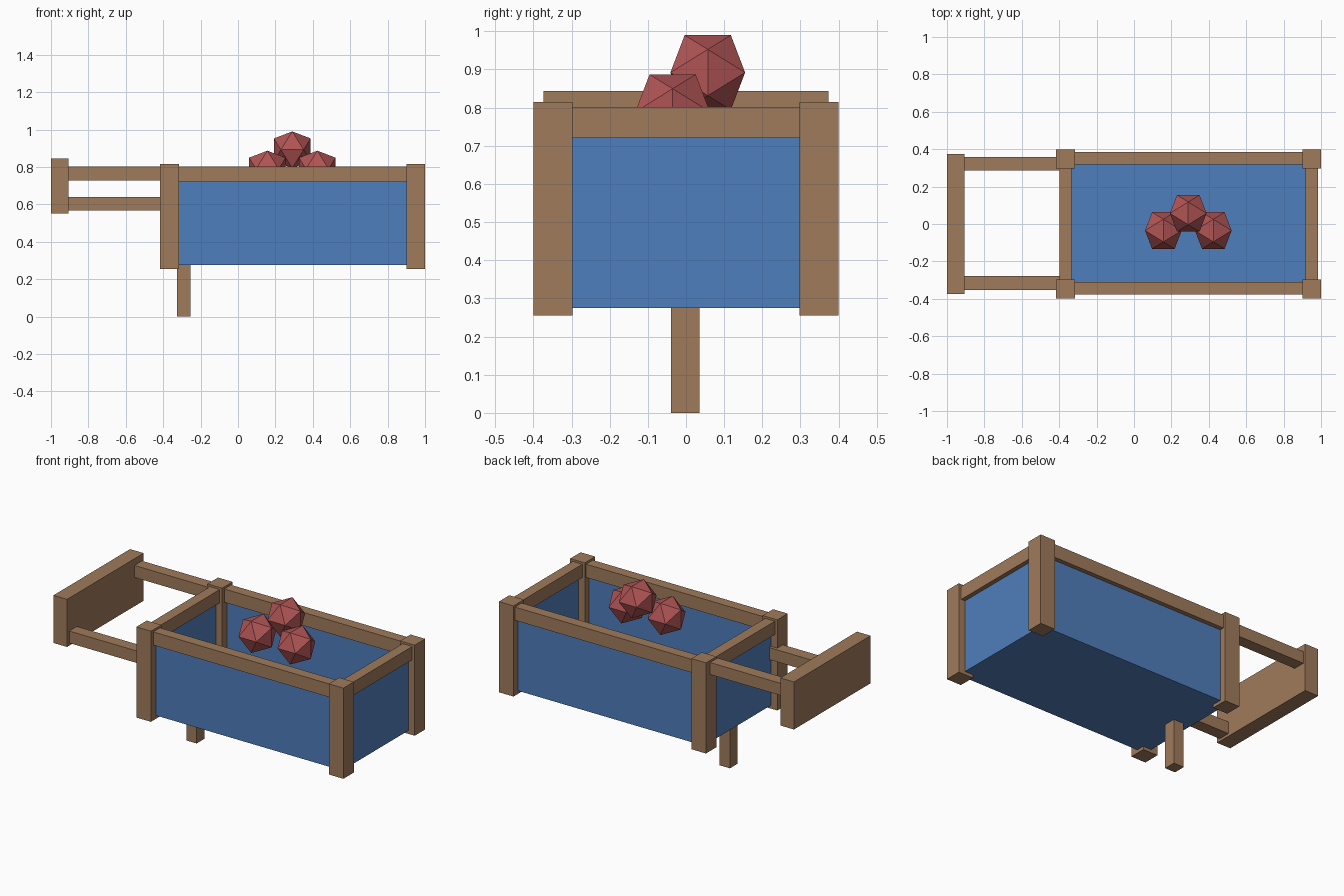
import bpy
import bmesh
from mathutils import Vector

cube = bpy.data.objects.get("Cube")
if cube:
    bpy.data.objects.remove(cube, do_unlink=True)


def material(name, rgb):
    linear = [((c / 255 + 0.055) / 1.055) ** 2.4 for c in rgb] + [1]
    mat = bpy.data.materials.new(name)
    mat.use_nodes = True
    mat.diffuse_color = linear
    mat.node_tree.nodes["Principled BSDF"].inputs["Base Color"].default_value = linear
    return mat


wood = material("brown wood", (159, 123, 91))
panel = material("blue panel", (79, 126, 188))
red = material("red load", (176, 84, 84))


def finish(name, bm, mat):
    bmesh.ops.recalc_face_normals(bm, faces=bm.faces)
    mesh = bpy.data.meshes.new(name)
    bm.to_mesh(mesh)
    bm.free()
    mesh.materials.append(mat)
    obj = bpy.data.objects.new(name, mesh)
    bpy.context.collection.objects.link(obj)
    return obj


def box(name, mat, xs, ys, zs):
    """Box spanning the given (low, high) ranges."""
    bm = bmesh.new()
    bmesh.ops.create_cube(bm, size=1)
    for v in bm.verts:
        v.co = [lo + (hi - lo) * (c + 0.5) for c, (lo, hi) in zip(v.co, (xs, ys, zs))]
    return finish(name, bm, mat)


def around(center, width):
    return (center - width / 2, center + width / 2)


REAR_X, FRONT_X = -0.366, 0.95      # centre lines of the two ends
SIDE_Y, SHIFT = 0.347, 0.004        # side centre line and its small offset
FLOOR, RIM = 0.275, 0.72
TOP = 0.802

# Corner posts
for end, x in (("rear", REAR_X), ("front", FRONT_X)):
    for side, y in (("left", 0.348), ("right", -0.348)):
        box(f"{end}_{side}_post", wood, around(x, 0.1), around(y, 0.102), (0.255, 0.815))

# Long sides: top rail above a recessed thin panel
for side, sign in (("left", 1), ("right", -1)):
    y = sign * SIDE_Y + SHIFT
    box(f"{side}_top_rail", wood, (REAR_X, FRONT_X), around(y, 0.066), (RIM, TOP))
    box(f"{side}_panel", panel, (REAR_X, FRONT_X), around(y, 0.012), (FLOOR, RIM + 0.01))

# Short ends
for end, x in (("rear", REAR_X), ("front", FRONT_X)):
    box(f"{end}_top_rail", wood, around(x, 0.066), (-0.31, 0.31), (RIM, TOP))
    box(f"{end}_panel", panel, around(x, 0.012), (-SIDE_Y, SIDE_Y), (FLOOR, RIM + 0.01))

# Floor and single leg
box("floor", panel, (REAR_X, FRONT_X), (-SIDE_Y, SIDE_Y), (FLOOR, FLOOR + 0.012))
box("leg", wood, around(-0.29, 0.07), around(-0.002, 0.074), (0, FLOOR + 0.005))

# Handle board on one high and one low arm
box("handle_board", wood, (-1, -0.907), (-0.374, 0.374), (0.55, 0.844))
box("left_handle_arm", wood, (-0.92, -0.375), around(0.322, 0.074), (0.728, 0.802))
box("right_handle_arm", wood, (-0.92, -0.375), around(-0.315, 0.074), (0.566, 0.64))

# Load: three faceted twenty-sided lumps
PHI = (1 + 5 ** 0.5) / 2


def lump(name, center, scale=0.0605):
    bm = bmesh.new()
    for a in (-1, 1):
        for b in (-PHI, PHI):
            for co in ((0, a, b), (a, b, 0), (b, 0, a)):
                bm.verts.new(Vector(center) + Vector(co) * scale)
    bmesh.ops.convex_hull(bm, input=bm.verts)
    return finish(name, bm, red)


lump("upper_lump", (0.29, 0.057, 0.892))
lump("right_lump", (0.157, -0.035, 0.789))
lump("left_lump", (0.424, -0.035, 0.789))
